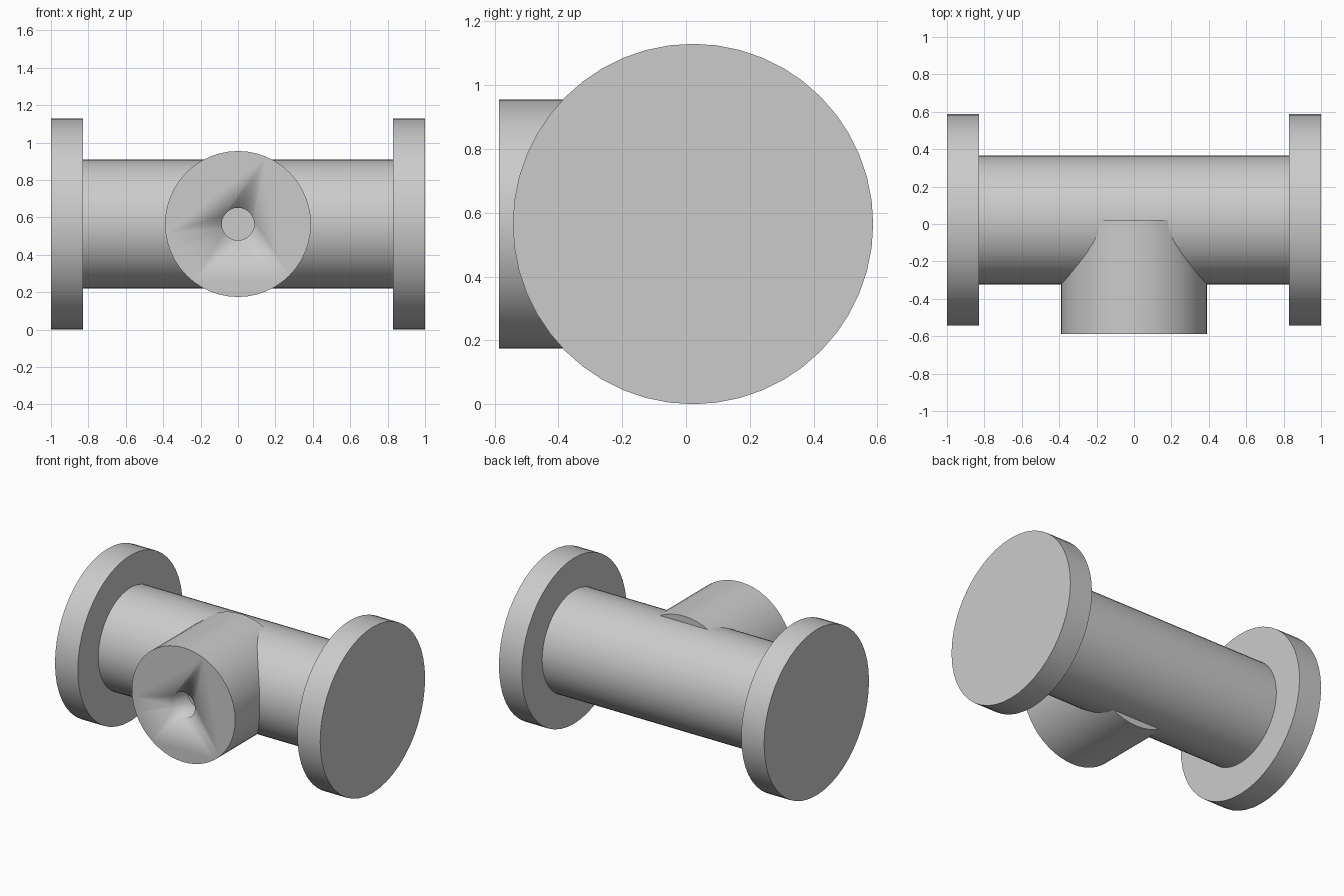
import bpy
import math

cube = bpy.data.objects.get("Cube")
if cube:
    bpy.data.objects.remove(cube, do_unlink=True)

AXIS_Y, AXIS_Z = 0.022, 0.565
FRONT_Y = -0.587

grey = bpy.data.materials.new("plain_grey")
grey.use_nodes = True
colour = (0.6, 0.6, 0.6, 1)
grey.diffuse_color = colour
grey.node_tree.nodes["Principled BSDF"].inputs["Base Color"].default_value = colour


def cylinder(name, radius, start, end, axis, sides=48):
    """Closed cylinder from start to end along the x or y axis."""
    mid = (start + end) / 2
    along_x = axis == "x"
    bpy.ops.mesh.primitive_cylinder_add(
        vertices=sides, radius=radius, depth=end - start,
        location=(mid, AXIS_Y, AXIS_Z) if along_x else (0, mid, AXIS_Z),
        rotation=(0, math.pi / 2, 0) if along_x else (math.pi / 2, 0, 0))
    obj = bpy.context.object
    obj.name = name
    obj.data.materials.append(grey)
    bpy.ops.object.shade_smooth_by_angle(angle=math.radians(30))
    return obj


# Main pipe and its end flanges
cylinder("main_pipe", 0.345, -0.83, 0.83, "x")
cylinder("left_flange", 0.565, 0.828, 1.0, "x")
cylinder("right_flange", 0.565, -1.0, -0.828, "x")

# Side branch reaching the pipe axis, with a blind bore in its front face
branch = cylinder("side_branch", 0.39, FRONT_Y, AXIS_Y, "y")
bore = cylinder("bore_cutter", 0.087, FRONT_Y - 0.1, FRONT_Y + 0.17, "y", 24)
bore.hide_render = True
bore.hide_set(True)
cut = branch.modifiers.new("bore", "BOOLEAN")
cut.operation = "DIFFERENCE"
cut.solver = "EXACT"
cut.object = bore
